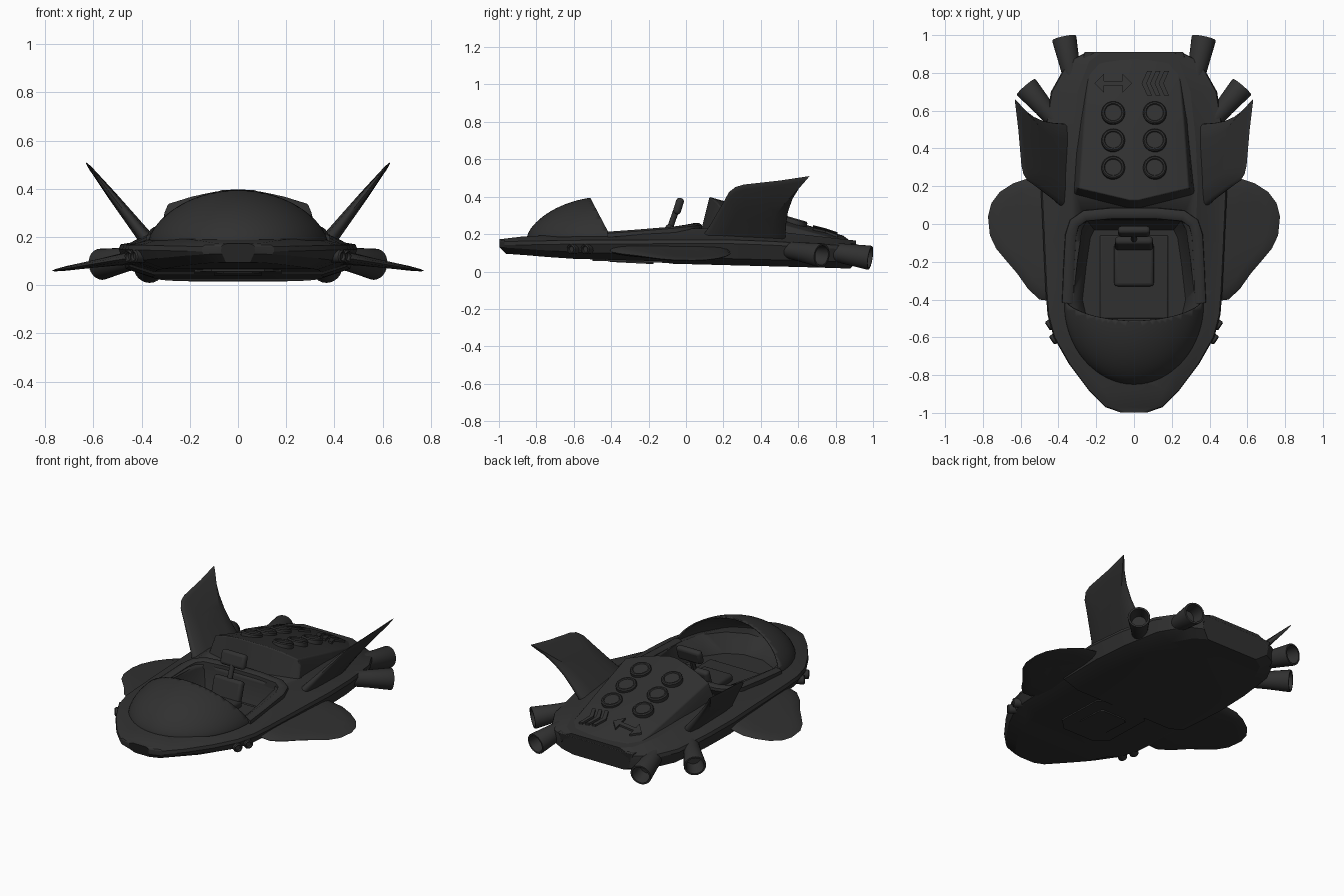
import bpy, bmesh, math
from mathutils import Vector, Matrix

if "Cube" in bpy.data.objects:
    bpy.data.objects.remove(bpy.data.objects["Cube"])

dark = bpy.data.materials.new("dark_grey")
dark.diffuse_color = (0.03, 0.03, 0.03, 1)
dark.use_nodes = True
dark.node_tree.nodes["Principled BSDF"].inputs["Base Color"].default_value = dark.diffuse_color


def finish(name, bm, mirror=False, angle=30, bevel=0):
    bmesh.ops.recalc_face_normals(bm, faces=bm.faces)
    me = bpy.data.meshes.new(name)
    bm.to_mesh(me)
    bm.free()
    me.shade_smooth()
    me.set_sharp_from_angle(angle=math.radians(angle))
    me.materials.append(dark)
    ob = bpy.data.objects.new(name, me)
    bpy.context.collection.objects.link(ob)
    if bevel:
        b = ob.modifiers.new("bevel", 'BEVEL')
        b.width, b.segments = bevel, 3
    if mirror:
        ob.modifiers.new("mirror", 'MIRROR').use_mirror_merge = False
    return ob


def loft(name, rings, **kw):
    """Skin closed rings of equal length and cap both ends."""
    bm = bmesh.new()
    vs = [[bm.verts.new(p) for p in r] for r in rings]
    n = len(rings[0])
    for a, b in zip(vs, vs[1:]):
        for i in range(n):
            bm.faces.new((a[i], a[(i + 1) % n], b[(i + 1) % n], b[i]))
    bm.faces.new(vs[0])
    bm.faces.new(vs[-1])
    return finish(name, bm, **kw)


def revolve(name, origin, axis, profile, n=24, **kw):
    """Turn (distance, radius) pairs round an axis."""
    rot = Vector(axis).to_track_quat('Z', 'Y')
    rings = [[Vector(origin) + rot @ Vector((r * math.cos(2 * math.pi * i / n),
              r * math.sin(2 * math.pi * i / n), d)) for i in range(n)] for d, r in profile]
    return loft(name, rings, **kw)


def both(half):
    """Mirror a half section across x = 0."""
    return half + [(-x, y, z) for x, y, z in reversed(half)]


def box(name, loc, size, tilt=0, bevel=0.012):
    bm = bmesh.new()
    m = Matrix.Translation(loc) @ Matrix.Rotation(tilt, 4, 'X') @ Matrix.Diagonal((*size, 1))
    bmesh.ops.create_cube(bm, size=1, matrix=m)
    return finish(name, bm, bevel=bevel)


def lerp(pts, y):
    for (a, u), (b, v) in zip(pts, pts[1:]):
        if y <= b:
            return u + (v - u) * max(0, y - a) / (b - a)
    return pts[-1][1]


# Hull, lofted from nose to tail
def z_bottom(y):
    return lerp([(-1, .095), (-.6, .068), (-.1, .054), (-.09, .042), (.91, .016)], y)


def z_top(y):
    return lerp([(-1, .172), (-.85, .19), (-.4, .205), (.05, .235), (.3, .235), (.91, .165)], y)


stations = [(-.998, .07), (-.97, .15), (-.88, .24), (-.74, .345), (-.6, .425), (-.48, .458), (-.35, .468),
            (-.1, .48), (-.09, .48), (.22, .495), (.45, .48), (.7, .44), (.86, .35), (.91, .25)]
rings = []
for y, w in stations:
    b, t = z_bottom(y), z_top(y)
    e = lerp([(-1, .155), (-.6, .162), (.3, .165), (.91, .13)], y)
    yb = y * .965 if abs(y) > .8 else y
    rings.append(both([(.72 * w, yb, b), (.94 * w, y, b + .035), (w, y, e - .015),
                       (w * .985, y, e + .005), (.9 * w, y, e + .012), (.68 * w, y, t)]))
hull = loft("hull", rings, angle=20)

# Cockpit well cut out of the hull
well = [(.25, .02), (.275, -.03), (.3, -.2), (.325, -.42), (.29, -.57), (.2, -.69), (.08, -.75)]
cutter = loft("cockpit_cutter", [both([(x * s, (y + .3) * s - .3, z) for x, y in well])
                                 for s, z in ((.84, .088), (1, .21), (1, .5))])
cutter.hide_render = True
cutter.hide_set(True)
cut = hull.modifiers.new("cockpit", 'BOOLEAN')
cut.object, cut.operation, cut.solver = cutter, 'DIFFERENCE', 'EXACT'

# Raised rim round the cockpit opening
half = [(.352, -.42, .2), (.345, -.25, .212), (.335, -.06, .228), (.315, .005, .237), (.26, .043, .243), (.12, .056, .246)]
path = both(half)
rim = []
for i, p in enumerate(path):
    d = Vector(path[min(i + 1, len(path) - 1)]) - Vector(path[max(i - 1, 0)])
    side = d.cross(Vector((0, 0, 1))).normalized()
    rim.append([Vector(p) + side * s + Vector((0, 0, h)) for s, h in
                ((-.032, -.04), (-.028, .004), (-.014, .013), (.014, .013), (.028, .004), (.032, -.04))])
loft("cockpit_rim", rim, angle=40)

# Windscreen: bulged dome sliced by a tilted plane
bm = bmesh.new()
N, M = 64, 20
prev = None
for j in range(1, M + 1):
    r = math.sin(j / M * math.pi / 2)
    z = .183 + .218 * max(0, 1 - r * r) ** .65
    ring = [bm.verts.new((.37 * r * math.cos(2 * math.pi * i / N),
                          -.42 + .43 * r * math.sin(2 * math.pi * i / N), z)) for i in range(N)]
    if prev:
        for i in range(N):
            bm.faces.new((prev[i], prev[(i + 1) % N], ring[(i + 1) % N], ring[i]))
    else:
        bm.faces.new(ring)
    prev = ring
bmesh.ops.bisect_plane(bm, geom=bm.verts[:] + bm.edges[:] + bm.faces[:], plane_co=(0, -.515, .4),
                       plane_no=(0, .19, .1), clear_outer=True)
screen = finish("windscreen", bm, angle=50)
sol = screen.modifiers.new("thickness", 'SOLIDIFY')
sol.thickness = .008

# Seat, headrest and floor panel
box("cockpit_floor_panel", (0, -.28, .092), (.36, .44, .016), bevel=.007)
box("seat_cushion", (0, -.215, .12), (.21, .23, .05), bevel=.018)
box("seat_back", (0, -.105, .178), (.2, .045, .15), -.3, .018)
revolve("headrest_stem", (0, -.09, .22), (0, .035, .1), [(0, .016), (.11, .016)], 12)
box("headrest", (0, -.04, .35), (.17, .042, .09), -.3, .018)


# Engine cover with an arched, sloping top
def cover_z(x, y):
    return .395 - .29 * (y - .14) - .5 * x * x


rings = []
for y, w, f in ((.075, .3, 0), (.12, .29, 1), (.5, .265, 1), (.84, .235, 1), (.905, .225, .6)):
    half = [(w + .04, y + .3 * w * (1 - y) * .9, .15)]
    for x in (w + .015, w, w * .66, w * .33, w * .08):
        yy = y + .3 * x * (1 - y) * .9
        z = cover_z(x, yy) - (.03 if x > w else 0)
        half.append((x, yy, .22 + (z - .22) * f if y < .1 else z - .03 * (f < 1)))
    rings.append(both(half))
loft("engine_cover", rings, angle=22, bevel=.006)

# Six round buttons on the cover
normal = Vector((0, .29, 1)).normalized()
for x in (-.11, .11):
    for y in (.29, .435, .58):
        revolve("round_button", Vector((x, y, cover_z(x, y) - .02)), normal,
                [(0, .062), (.035, .062), (.042, .056), (.042, .048), (.036, .044)], 28)


# Raised arrow and chevrons on the cover
def plate(name, outline):
    loft(name, [[(x, y, cover_z(x, y) + h) for x, y in outline] for h in (-.015, .012)])


right = [(.05, .012), (.05, .05), (.1, 0), (.05, -.05), (.05, -.012)]
plate("double_arrow", [(-.11 + s * x, .745 + s * y) for s in (1, -1) for x, y in right])
for x in (.04, .085, .13):
    plate("chevron", [(x, .745), (x + .03, .81), (x + .055, .81), (x + .027, .745),
                      (x + .055, .68), (x + .03, .68)])


# Side wings: drooping lobes with thin edges
wing = [(.42, .23), (.57, .238), (.64, .215), (.71, .17), (.755, .11), (.773, .04), (.763, -.06), (.73, -.13),
        (.68, -.19), (.62, -.26), (.56, -.345), (.5, -.4), (.42, -.41)]


def wing_ring(s, h):
    return [(.42 + (x - .42) * s, -.06 + (y + .06) * s,
             .118 - .165 * (.42 + (x - .42) * s - .42) + h * (1 - .6 * (x - .42) / .35)) for x, y in wing]


loft("side_wing", [wing_ring(s, h) for s, h in ((.5, -.032), (.82, -.025), (.96, -.012), (1, 0),
                                                (.96, .012), (.82, .025), (.5, .032))], mirror=True, angle=40)

# Tail fins: swept outline in side view, leaning outward
fin = [(.07, .16), (.13, .25), (.2, .37), (.23, .425), (.265, .452), (.31, .465), (.5, .486), (.66, .51),
       (.61, .455), (.57, .39), (.545, .32), (.535, .25), (.53, .16)]


def fin_ring(s, t):
    out = []
    for y, z in fin:
        y, z = .32 + (y - .32) * s, .16 + (z - .16) * s
        k = t * (1 - .75 * (z - .16) / .35)
        out.append((.355 + .79 * (z - .16) + .78 * k, y, z - .62 * k))
    return out


loft("tail_fin", [fin_ring(s, t) for s, t in ((.6, -.034), (.93, -.024), (.985, -.012), (1, 0),
                                              (.985, .012), (.93, .024), (.6, .034))], mirror=True, angle=40)

# Two flared thrusters per side, hollow at the mouth
for start, end in (((.315, .72, .115), (.37, .985, .073)), ((.42, .55, .115), (.572, .726, .086))):
    axis = Vector(end) - Vector(start)
    L = axis.length
    revolve("thruster", start, axis, [(0, .046), (L * .4, .052), (L - .006, .065), (L, .063), (L, .053),
                                      (L - .09, .042)], mirror=True)

# Paired side lights near the nose
for x, y in ((.418, -.605), (.44, -.53)):
    revolve("side_light", (x - .03, y + .02, .122), (.8, -.55, -.05),
            [(0, .027), (.052, .027), (.058, .022), (.056, .017), (.045, .015)], 18, mirror=True)

# Underside panel with a square hatch
panel = [(.11, -.5), (.18, -.43), (.18, -.12), (.14, -.08)]
for name, s, d in (("underside_panel", 1, .008), ("underside_hatch", .55, .014)):
    loft(name, [both([(x * s, -.29 + (y + .29) * s, z_bottom(min(y, -.1)) + h) for x, y in panel])
                for h in (.01, -d)])
